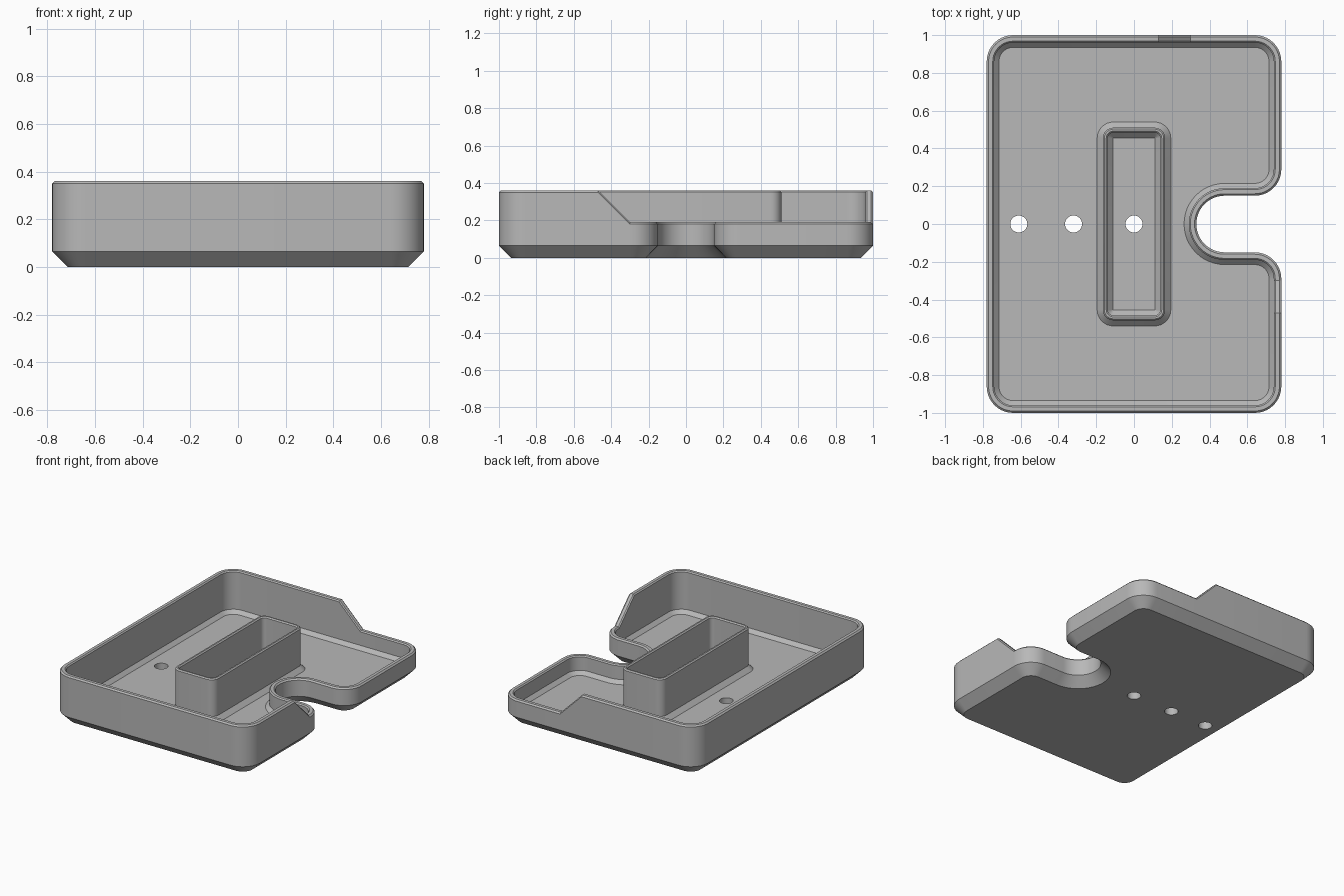
import bpy
import bmesh
from math import cos, sin, radians

if "Cube" in bpy.data.objects:
    bpy.data.objects.remove(bpy.data.objects["Cube"])

HIGH, LOW, FLOOR = 0.36, 0.19, 0.06

grey = bpy.data.materials.new("plain grey")
grey.use_nodes = True
colour = (0.48, 0.48, 0.48, 1)
grey.diffuse_color = colour
grey.node_tree.nodes["Principled BSDF"].inputs["Base Color"].default_value = colour


def arc(cx, cy, r, start, end, top, side=1, steps=10):
    """Outline points as (x, y, outward normal x, y, rim height)."""
    points = []
    for i in range(steps + 1):
        a = radians(start + (end - start) * i / steps)
        points.append((cx + r * cos(a), cy + r * sin(a), side * cos(a), side * sin(a), top))
    return points


def loft(name, outline, profile, caps):
    """Sweep a wall profile of (inset, height, measured from rim) round an outline."""
    bm = bmesh.new()
    rings = []
    for inset, z, from_rim in profile:
        rings.append([bm.verts.new((x - nx * inset, y - ny * inset, z + top * from_rim))
                      for x, y, nx, ny, top in outline])
    n = len(outline)
    for a, b in zip(rings, rings[1:]):
        for i in range(n):
            j = (i + 1) % n
            bm.faces.new((a[i], a[j], b[j], b[i]))
    if caps:
        bm.faces.new(rings[0][::-1])
        bm.faces.new(rings[-1])
    bmesh.ops.recalc_face_normals(bm, faces=bm.faces) if caps else None
    mesh = bpy.data.meshes.new(name)
    bm.to_mesh(mesh)
    bm.free()
    mesh.materials.append(grey)
    obj = bpy.data.objects.new(name, mesh)
    bpy.context.collection.objects.link(obj)
    return obj


def activate(obj):
    bpy.ops.object.select_all(action='DESELECT')
    obj.select_set(True)
    bpy.context.view_layer.objects.active = obj


# Tray outline: rounded rectangle with a round-ended notch on the +x side
W, D, R, NOTCH = 0.78, 1.0, 0.14, 0.15
cx, cy, mouth = W - R, D - R, NOTCH + R
tray_outline = (
    arc(-cx, -cy, R, 180, 270, HIGH)
    + arc(cx, -cy, R, 270, 360, HIGH)
    + [(W, -0.47, 1, 0, HIGH), (W, -0.30, 1, 0, LOW)]
    + arc(cx, -mouth, R, 0, 90, LOW)
    + arc(0.48, 0, NOTCH, -90, -270, LOW, side=-1, steps=24)
    + arc(cx, mouth, R, 270, 360, LOW)
    + arc(cx, cy, R, 0, 90, LOW)
    + [(0.30, D, 0, 1, LOW), (0.13, D, 0, 1, HIGH)]
    + arc(-cx, cy, R, 90, 180, HIGH)
)
tray = loft("tray", tray_outline, [
    (0.065, 0, 0), (0, 0.065, 0), (0, -0.01, 1), (0.01, 0, 1),
    (0.032, 0, 1), (0.04, -0.008, 1), (0.04, FLOOR + 0.025, 0), (0.065, FLOOR, 0),
], caps=True)

# Drain holes through the floor
for x in (-0.61, -0.32, 0):
    bpy.ops.mesh.primitive_cylinder_add(vertices=32, radius=0.045, depth=0.3, location=(x, 0, 0))
    cutter = bpy.context.object
    cutter.hide_render = True
    activate(tray)
    hole = tray.modifiers.new("hole", 'BOOLEAN')
    hole.operation = 'DIFFERENCE'
    hole.solver = 'EXACT'
    hole.object = cutter
    bpy.ops.object.modifier_apply(modifier=hole.name)
    bpy.data.objects.remove(cutter)

# Open box standing on the floor in the middle
bx, by, br = 0.165, 0.51, 0.056
box_outline = []
for sx, sy, start in ((-1, -1, 180), (1, -1, 270), (1, 1, 0), (-1, 1, 90)):
    box_outline += arc(sx * (bx - br), sy * (by - br), br, start, start + 90, HIGH, steps=8)
box = loft("centre_box", box_outline, [
    (-0.03, FLOOR, 0), (0, FLOOR + 0.03, 0), (0, -0.008, 1), (0.008, 0, 1),
    (0.018, 0, 1), (0.026, -0.008, 1), (0.026, FLOOR + 0.028, 0), (0.054, FLOOR, 0),
], caps=False)

for obj in (tray, box):
    activate(obj)
    bpy.ops.object.shade_smooth_by_angle(angle=radians(30))
